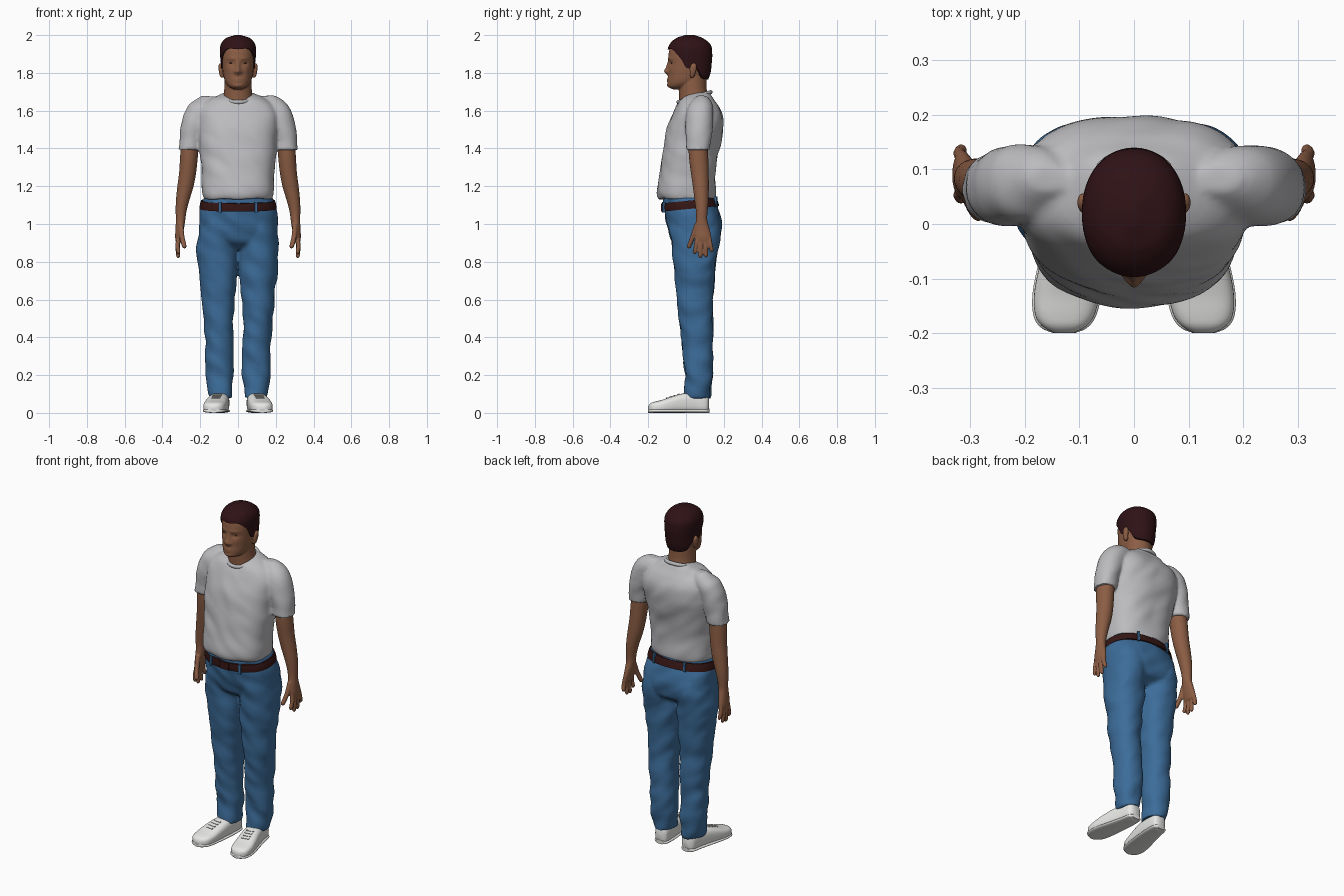
import bpy, bmesh, math
from mathutils import Vector, noise

if "Cube" in bpy.data.objects:
    bpy.data.objects.remove(bpy.data.objects["Cube"])


def material(name, *rgb):
    m = bpy.data.materials.new(name)
    m.diffuse_color = (*rgb, 1)
    m.use_nodes = True
    m.node_tree.nodes["Principled BSDF"].inputs["Base Color"].default_value = m.diffuse_color
    return m


SKIN = material("skin", 0.26, 0.11, 0.058)
HAIR = material("dark hair", 0.028, 0.006, 0.008)
SHIRT = material("light grey cotton", 0.50, 0.50, 0.52)
DENIM = material("blue denim", 0.045, 0.15, 0.32)
LEATHER = material("brown leather", 0.035, 0.008, 0.007)
WHITE = material("white shoe", 0.85, 0.85, 0.83)


def spline(keys, t):
    """Smooth interpolation of key tuples (t, values...)."""
    i = 0
    while i < len(keys) - 2 and t > keys[i + 1][0]:
        i += 1
    a, b = keys[i], keys[i + 1]
    p, q = keys[max(i - 1, 0)], keys[min(i + 2, len(keys) - 1)]
    d = b[0] - a[0]
    u = (t - a[0]) / d
    out = []
    for k in range(1, len(a)):
        ma = (b[k] - p[k]) / (b[0] - p[0]) * d
        mb = (q[k] - a[k]) / (q[0] - a[0]) * d
        out.append((2*u**3 - 3*u**2 + 1) * a[k] + (u**3 - 2*u**2 + u) * ma
                   + (3*u**2 - 2*u**3) * b[k] + (u**3 - u**2) * mb)
    return out


def skin_rows(bm, rows):
    """Join rings of points into a closed, capped surface."""
    rings = [[bm.verts.new(p) for p in r] for r in rows]
    n = len(rings[0])
    for r, s in zip(rings, rings[1:]):
        for i in range(n):
            bm.faces.new((r[i], r[(i + 1) % n], s[(i + 1) % n], s[i]))
    bm.faces.new(rings[0][::-1])
    bm.faces.new(rings[-1])


def loft(keys, p=1.0, n=40, rows=40, warp=None):
    """Rows of superellipses; keys are (z, centre x, front y, back y, half width)."""
    keys = sorted(keys)
    out = []
    for j in range(rows + 1):
        z = keys[0][0] + (keys[-1][0] - keys[0][0]) * j / rows
        cx, yf, yb, hw = spline(keys, z)
        ring = []
        for i in range(n):
            a = 2 * math.pi * i / n
            c, s = math.cos(a), math.sin(a)
            v = Vector((cx + hw * math.copysign(abs(c)**p, c),
                        (yf + yb) / 2 + (yb - yf) / 2 * math.copysign(abs(s)**p, s), z))
            ring.append(warp(v) if warp else v)
        out.append(ring)
    return out


def flip(rows):
    return [[Vector((-v.x, v.y, v.z)) for v in r] for r in rows]


def part(name, lofts, mat, voxel=0, smooth=3, folds=0):
    bm = bmesh.new()
    for rows in lofts:
        skin_rows(bm, rows)
    bmesh.ops.recalc_face_normals(bm, faces=bm.faces)
    me = bpy.data.meshes.new(name)
    bm.to_mesh(me)
    bm.free()
    ob = bpy.data.objects.new(name, me)
    bpy.context.collection.objects.link(ob)
    if voxel:  # fuse the overlapping lofts into one soft surface
        r = ob.modifiers.new("fuse", 'REMESH')
        r.mode, r.voxel_size = 'VOXEL', voxel
        s = ob.modifiers.new("soften", 'SMOOTH')
        s.factor, s.iterations = 0.5, smooth
        dg = bpy.context.evaluated_depsgraph_get()
        me = bpy.data.meshes.new_from_object(ob.evaluated_get(dg))
        ob.modifiers.clear()
        ob.data = me
    if folds:  # gentle cloth folds
        for v, nrm in [(v, v.normal.copy()) for v in me.vertices]:
            c = v.co
            v.co = c + nrm * folds * noise.noise(Vector((c.x * 9, c.y * 9, c.z * 13 + c.x * 8)))
    me.materials.clear()
    me.materials.append(mat)
    for f in me.polygons:
        f.use_smooth = True
    me.set_sharp_from_angle(angle=math.radians(45))
    return ob


def box(name, loc, size, mat, rot=(0, 0, 0)):
    bpy.ops.mesh.primitive_cube_add(size=1, location=loc, rotation=rot)
    ob = bpy.context.object
    ob.name, ob.scale = name, size
    ob.data.materials.append(mat)


def ball(name, loc, size, mat):
    bpy.ops.mesh.primitive_uv_sphere_add(segments=20, ring_count=12, radius=1, location=loc)
    ob = bpy.context.object
    ob.name, ob.scale = name, size
    ob.data.materials.append(mat)
    bpy.ops.object.shade_smooth()


# Face: (x, z, width, height, push forward)
BUMPS = [(0, 1.808, .014, .016, .022), (0, 1.836, .011, .026, .012), (0, 1.768, .024, .006, .005),
         (0, 1.755, .02, .005, .005), (0, 1.732, .025, .012, .006), (.034, 1.85, .018, .011, -.009),
         (.034, 1.852, .013, .005, .004), (.032, 1.876, .026, .008, .004), (.016, 1.805, .007, .008, .007),
         (.045, 1.815, .02, .02, .003)]


def face(v):
    if v.y < 0.0:
        for x, z, w, h, d in BUMPS:
            v.y -= d * math.exp(-((abs(v.x) - x) / w)**2 - ((v.z - z) / h)**2)
    return v


head = loft([(1.713, 0, -.07, -.02, .018), (1.725, 0, -.091, .02, .045), (1.75, 0, -.096, .08, .067),
             (1.80, 0, -.093, .112, .079), (1.85, 0, -.092, .122, .084), (1.90, 0, -.092, .126, .086),
             (1.94, 0, -.08, .115, .08), (1.97, 0, -.045, .085, .058), (1.985, 0, 0, .04, .02)],
            p=.93, n=110, rows=90, warp=face)
neck = loft([(1.60, 0, -.04, .15, .10), (1.65, 0, -.036, .13, .083), (1.70, 0, -.038, .112, .074),
             (1.75, 0, -.04, .108, .072), (1.80, 0, -.03, .108, .07)])
ear = loft([(1.775, .085, .025, .04, .006), (1.79, .088, .02, .047, .01), (1.82, .092, .02, .056, .011),
            (1.84, .093, .025, .056, .01), (1.852, .09, .035, .048, .005)])
part("head", [head, neck, ear, flip(ear)], SKIN, .0042, 2)
for s in (-1, 1):
    ball("eye", (s * .034, -.073, 1.852), (.012, .008, .0035), LEATHER)

# Hair cap, running from a shaped hairline up to the crown
CAP = [(1.76, -.09, .116, .082), (1.80, -.092, .13, .088), (1.85, -.097, .136, .091),
       (1.90, -.1, .139, .095), (1.95, -.088, .13, .091), (1.985, -.05, .088, .062), (2.0, -.005, .045, .015)]
LINE = [(0, 1.925), (.6, 1.927), (1.0, 1.90), (1.25, 1.865), (1.4, 1.83), (1.6, 1.825), (1.75, 1.85),
        (1.95, 1.815), (2.3, 1.775), (3.15, 1.765)]
cap = []
for j in range(-1, 31):
    ring = []
    for i in range(80):
        a = 2 * math.pi * i / 80
        low = spline(LINE, min(a, 2 * math.pi - a))[0]
        z = low + (2.0 - low) * math.sin(max(j, 0) / 30 * math.pi / 2)
        yf, yb, hw = spline(CAP, z)
        k = .85 if j < 0 else 1
        c, s = math.cos(a), math.sin(a)
        ring.append(Vector((k * hw * math.copysign(abs(s)**.93, s),
                            (yf + yb) / 2 - k * (yb - yf) / 2 * math.copysign(abs(c)**.93, c), z)))
    cap.append(ring)
part("hair", [cap], HAIR)

# T-shirt: torso and sleeves fused
torso = loft([(1.132, 0, -.143, .152, .183), (1.16, 0, -.152, .157, .191), (1.25, 0, -.143, .157, .191),
              (1.35, 0, -.127, .167, .20), (1.45, 0, -.112, .187, .208), (1.52, 0, -.096, .199, .213),
              (1.58, 0, -.072, .192, .215), (1.63, 0, -.05, .168, .19), (1.66, 0, -.03, .145, .15),
              (1.685, 0, .01, .13, .10), (1.695, 0, .04, .12, .07)], p=.83, n=64, rows=60)
sleeve = loft([(1.392, .258, 0, .126, .058), (1.45, .25, 0, .132, .062), (1.52, .236, -.005, .142, .068),
               (1.58, .215, 0, .147, .073), (1.63, .19, .015, .142, .07), (1.66, .17, .04, .125, .055),
               (1.678, .155, .06, .105, .035)], p=.95)
part("t_shirt", [torso, sleeve, flip(sleeve)], SHIRT, .009, 3, .006)
bpy.ops.mesh.primitive_torus_add(major_segments=48, minor_segments=10, major_radius=.083, minor_radius=.009,
                                 location=(0, .045, 1.672), rotation=(.3, 0, 0))
collar = bpy.context.object
collar.name, collar.scale = "shirt_collar", (1, 1.08, 1.2)
collar.data.materials.append(SHIRT)
bpy.ops.object.shade_smooth()

# Arms with hands
arm = loft([(.90, .315, .052, .136, .013), (.93, .314, .046, .135, .019), (.97, .309, .046, .126, .022),
            (1.02, .304, .053, .113, .025), (1.06, .302, .053, .114, .028), (1.12, .294, .046, .119, .035),
            (1.20, .278, .036, .121, .043), (1.27, .267, .026, .12, .045), (1.35, .26, .016, .118, .047),
            (1.43, .254, .012, .115, .048)])


def digit(x0, y0, z0, x1, y1, z1, r):
    return loft([(z1, x1, y1 - r * .3, y1 + r * .3, r * .3), (z1 + .009, x1, y1 - r * .9, y1 + r * .9, r * .9),
                 ((z0 + z1) / 2, (x0 + x1) / 2 + .004, (y0 + y1) / 2 - r, (y0 + y1) / 2 + r, r),
                 (z0, x0, y0 - r, y0 + r, r)], n=16, rows=20)


fingers = [digit(.315, y0, .93, .316, y1, z1, .0115) for y0, y1, z1 in
           ((.059, .047, .84), (.08, .076, .818), (.102, .106, .822), (.123, .136, .85))]
fingers.append(digit(.302, .058, 1.0, .284, .016, .87, .0135))
arm_lofts = [arm] + fingers
part("right_arm", arm_lofts, SKIN, .005, 2)
part("left_arm", [flip(a) for a in arm_lofts], SKIN, .005, 2)

# Jeans: hips and two legs fused
hips = loft([(.865, 0, -.02, .11, .08), (.90, 0, -.07, .165, .17), (.95, 0, -.092, .187, .207),
             (1.0, 0, -.104, .193, .212), (1.05, 0, -.112, .181, .207), (1.10, 0, -.117, .164, .195),
             (1.145, 0, -.12, .153, .186)], p=.87, n=64)
leg = loft([(.08, .09, -.015, .127, .058), (.12, .094, -.01, .132, .065), (.2, .098, -.004, .14, .074),
            (.35, .099, -.02, .142, .075), (.5, .104, -.036, .142, .081), (.6, .103, -.047, .144, .086),
            (.75, .107, -.062, .153, .102), (.85, .11, -.072, .167, .107), (.95, .11, -.085, .18, .1),
            (1.02, .1, -.09, .175, .09)], p=.93, rows=60)
part("jeans", [hips, leg, flip(leg)], DENIM, .009, 3, .010)

# Belt, buckle and loops
def tilt(v):
    v.z += .1 * v.y
    return v


part("belt", [loft([(1.078, 0, -.125, .176, .204), (1.1, 0, -.127, .17, .202), (1.122, 0, -.126, .163, .196)],
                   p=.87, n=64, rows=6, warp=tilt)], LEATHER)
box("belt_buckle", (0, -.128, 1.088), (.06, .008, .042), LEATHER)
for s in (-1, 1):
    box("belt_loop", (s * .095, -.119, 1.088), (.014, .012, .056), DENIM, (0, 0, s * .25))
    box("back_belt_loop", (s * .1, .157, 1.117), (.014, .014, .056), DENIM, (0, 0, -s * .25))

# Shoes, lofted from heel to toe
def lay(v):
    return Vector((v.x, -v.z, v.y))


upper = [(-.122, .087, .015, .08, .022), (-.11, .088, 0, .1, .038), (-.05, .093, 0, .108, .047),
         (.02, .104, 0, .102, .054), (.08, .115, 0, .085, .059), (.13, .123, 0, .068, .06),
         (.17, .127, 0, .058, .053), (.19, .128, .003, .05, .037), (.2, .128, .012, .036, .016)]
sole = [(s * 1.01 if s < .2 else s, x, 0, .022, w + .003) for s, x, b, h, w in upper]
for side, f in (("right", lambda r: r), ("left", flip)):
    part(side + "_shoe", [f(loft(upper, p=.68, rows=50, warp=lay))], WHITE)
    part(side + "_shoe_sole", [f(loft(sole, p=.8, rows=50, warp=lay))], WHITE)
    sg = 1 if side == "right" else -1
    for k in range(4):  # laces
        y = -.04 - k * .02
        h = spline(upper, -y)[2]
        box(side + "_lace", (sg * spline(upper, -y)[0], y, h), (.045, .007, .006), WHITE, (.35, 0, sg * .12))
